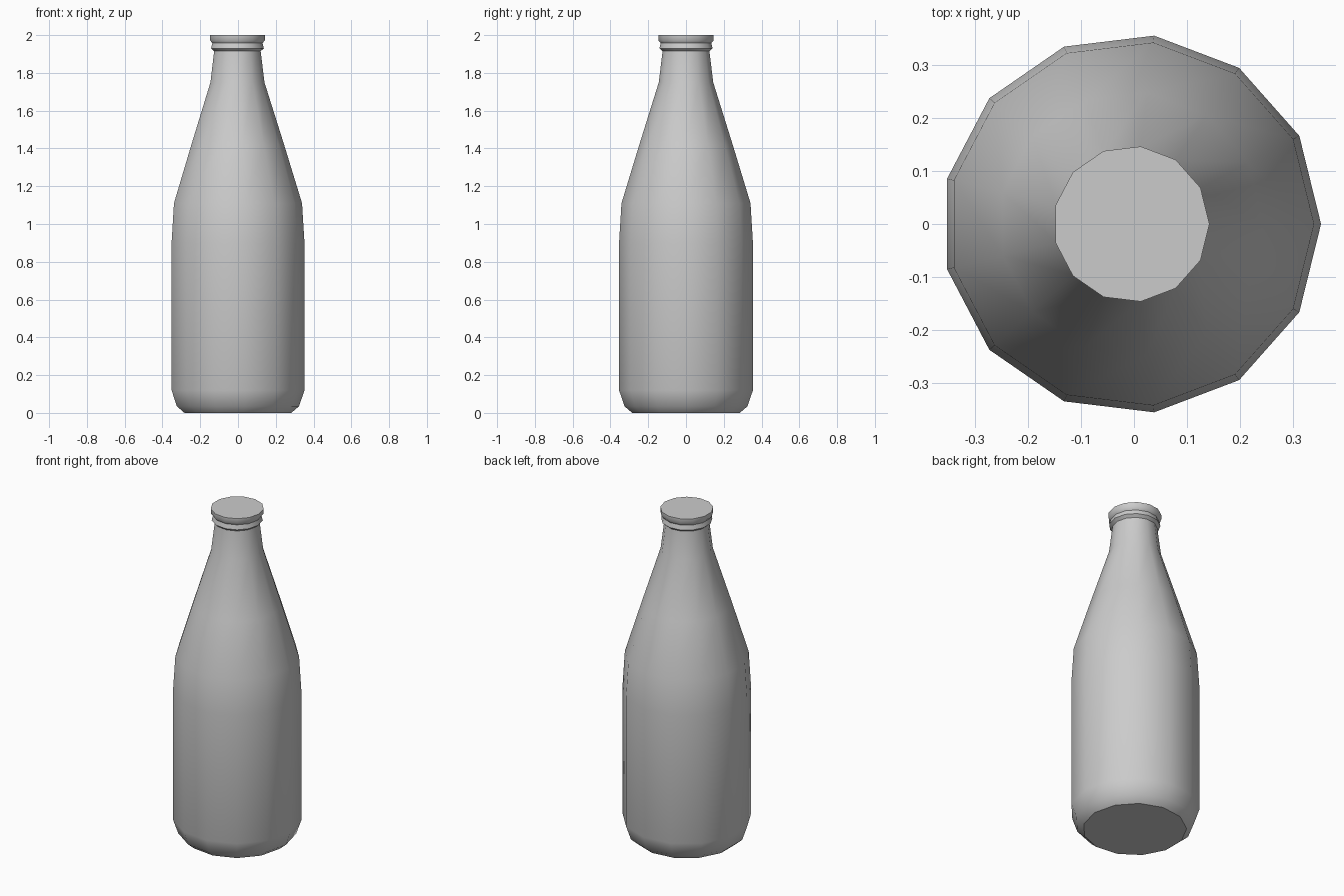
import bpy, bmesh, math

if "Cube" in bpy.data.objects:
    bpy.data.objects.remove(bpy.data.objects["Cube"])

SIDES = 13
OFFSET_X = -0.005  # odd side count: shift so the bounds are centred

# Bottle profile from base to rim: (radius, height)
PROFILE = [(0.287, 0.0), (0.328, 0.035), (0.357, 0.12), (0.357, 0.90),
           (0.344, 1.11), (0.249, 1.42), (0.145, 1.75), (0.125, 1.915),
           (0.142, 1.93), (0.135, 1.957), (0.147, 1.972), (0.147, 2.0)]


def ring(bm, radius, z):
    return [bm.verts.new((OFFSET_X + radius * math.cos(2 * math.pi * i / SIDES),
                          radius * math.sin(2 * math.pi * i / SIDES), z))
            for i in range(SIDES)]


# Lathe the profile
bm = bmesh.new()
rings = [ring(bm, r, z) for r, z in PROFILE]
for low, high in zip(rings, rings[1:]):
    for i in range(SIDES):
        j = (i + 1) % SIDES
        bm.faces.new((low[i], low[j], high[j], high[i]))

# Flat base and top
bm.faces.new(rings[0][::-1])
bm.faces.new(rings[-1])

mesh = bpy.data.meshes.new("bottle")
bm.to_mesh(mesh)
bm.free()
bottle = bpy.data.objects.new("bottle", mesh)
bpy.context.collection.objects.link(bottle)

# Smooth sides with crisp base and rim
bpy.context.view_layer.objects.active = bottle
bottle.select_set(True)
bpy.ops.object.shade_smooth_by_angle(angle=math.radians(40))
